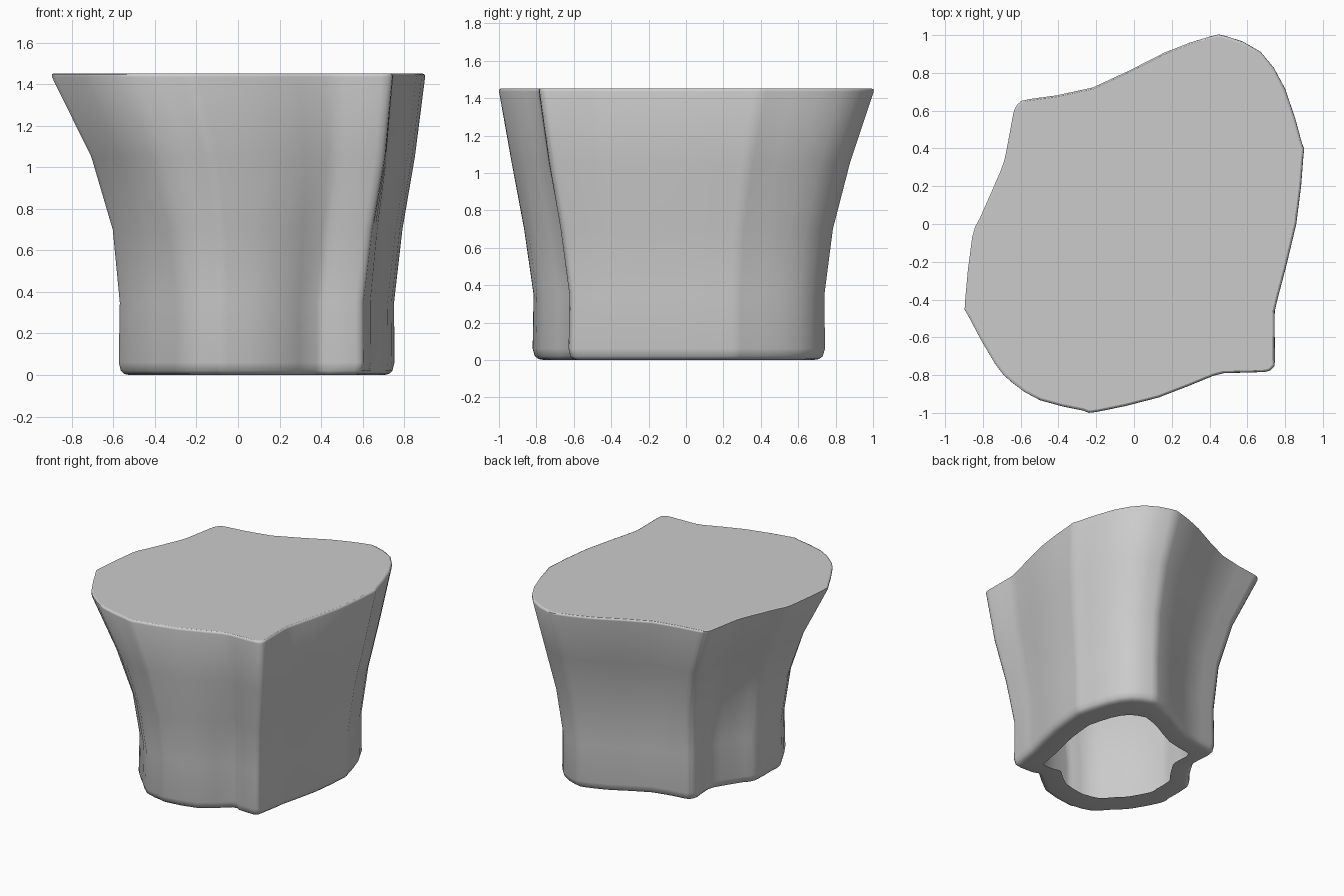
import bpy, bmesh, math
from mathutils import Vector

# top outline, seen from above
OUT = [(-.63,.62),(-.605,.648),(-.56,.663),(-.22,.725),(.16,.91),(.40,.995),(.49,.997),
       (.67,.915),(.80,.72),(.89,.43),(.898,.36),(.86,0),(.76,-.4),(.745,-.5),
       (.747,-.72),(.735,-.765),(.69,-.785),(.52,-.79),(.42,-.805),(.13,-.92),(-.2,-.997),
       (-.27,-.99),(-.5,-.935),(-.65,-.84),(-.74,-.74),(-.88,-.49),(-.898,-.41),
       (-.86,-.07),(-.82,.03),(-.71,.28),(-.68,.38),(-.645,.57)]

# how single outline points move toward the foot, where the plan gets more angular
SHIFT = {14: (-.03,.02), 15: (-.03,.025), 16: (-.03,.025), 17: (-.03,.035), 18: (-.02,.055),
         19: (0,-.01), 22: (.03,-.01), 23: (.02,.04), 24: (0,.05), 25: (-.01,.06),
         26: (0,.08), 27: (-.025,.02), 28: (0,.02), 29: (.02,-.02), 30: (.035,-.01)}

# z, xmin, xmax, ymin, ymax, inset scale
RINGS = [(1.452, -.9, .9, -1, 1, .985),
         (1.447, -.9, .9, -1, 1, .996),
         (1.435, -.896, .899, -.998, .997, 1),
         (1.05, -.705, .85, -.93, .87, 1),
         (.70, -.60, .79, -.865, .78, 1),
         (.35, -.565, .75, -.815, .735, 1),
         (.06, -.57, .752, -.82, .738, 1),
         (.02, -.57, .752, -.82, .738, .985),
         (.005, -.57, .752, -.82, .738, .96),
         (0, -.57, .752, -.82, .738, .925),
         (0, -.57, .752, -.82, .738, .72)]


def ring(bm, z, x0, x1, y0, y1, s):
    c = Vector(((x0 + x1) / 2, (y0 + y1) / 2))
    sx, sy = (x1 - x0) / 1.8, (y1 - y0) / 2
    t = min(1, (1.8 - (x1 - x0)) / .48) ** 2
    pts = []
    for i, (x, y) in enumerate(OUT):
        dx, dy = SHIFT.get(i, (0, 0))
        pts.append(Vector((x * sx + dx * t, y * sy + dy * t)))
    # insert a smooth midpoint between neighbours
    n, fine = len(pts), []
    for i, p in enumerate(pts):
        q = pts[(i + 1) % n]
        fine += [p, (9 * (p + q) - pts[i - 1] - pts[(i + 2) % n]) / 16]
    return [bm.verts.new((*(c + p * s), z)) for p in fine]


# flared body: closed top, rounded foot with an opening underneath
bm = bmesh.new()
loops = [ring(bm, *r) for r in RINGS]
n = len(loops[0])
cap = bm.faces.new(loops[0][::-1])     # outline runs clockwise
for a, b in zip(loops, loops[1:]):
    for i in range(n):
        j = (i + 1) % n
        bm.faces.new((a[i], a[j], b[j], b[i]))
me = bpy.data.meshes.new("flared_body")
bm.to_mesh(me)
bm.free()
body = bpy.data.objects.new("flared_body", me)
bpy.context.collection.objects.link(body)
bpy.context.view_layer.objects.active = body
body.select_set(True)
bpy.ops.object.shade_smooth_by_angle(angle=math.radians(60))
me.polygons[0].use_smooth = False      # flat top
